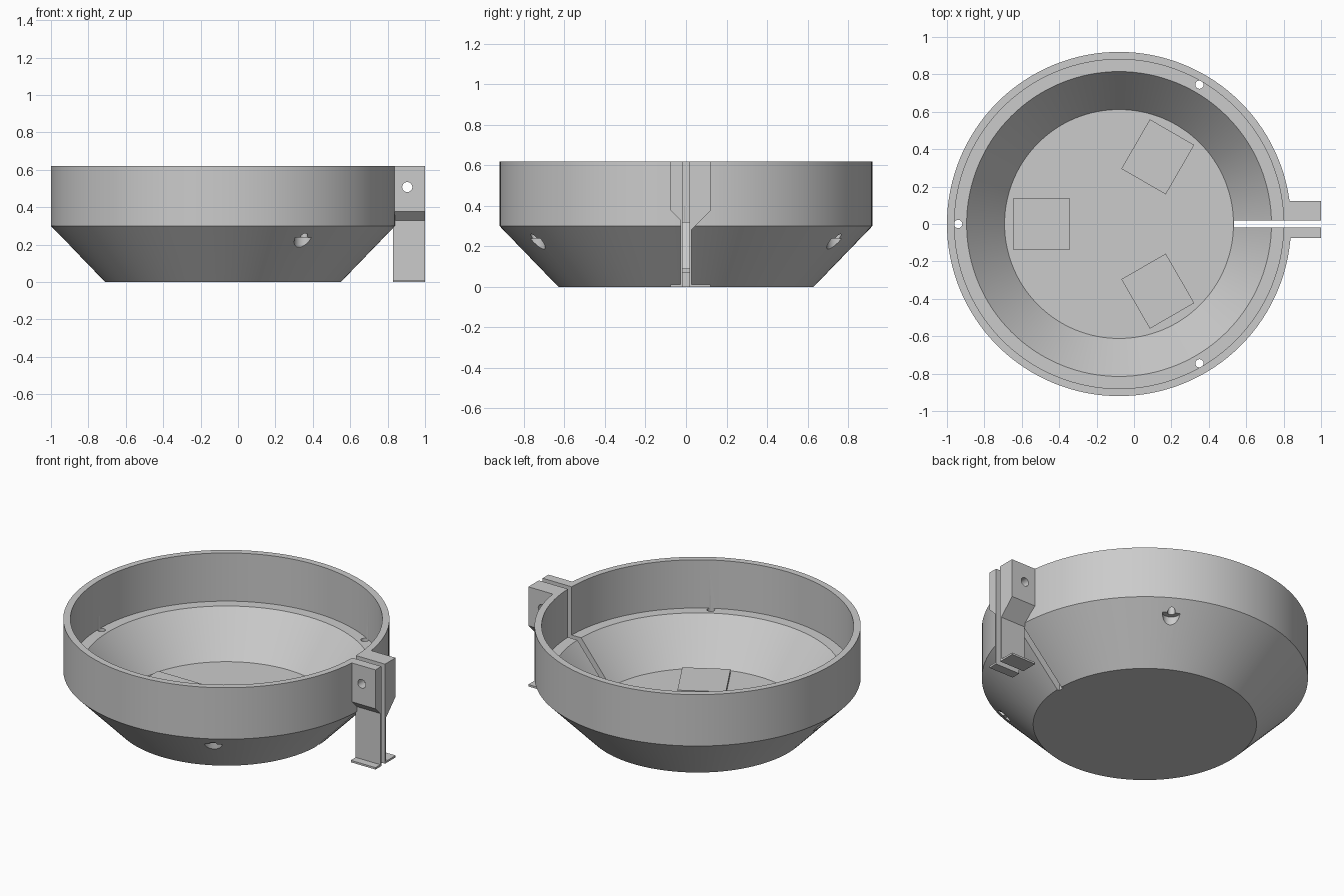
import bpy
import bmesh
from math import sin, cos, pi, radians
from mathutils import Matrix, Vector

CX = -0.08      # bowl axis
GAP = 0.018     # half width of the split
SEGMENTS = 128

cube = bpy.data.objects.get("Cube")
if cube:
    bpy.data.objects.remove(cube, do_unlink=True)

grey = bpy.data.materials.new("plain_grey")
grey.use_nodes = True
colour = (0.6, 0.6, 0.6, 1)
grey.diffuse_color = colour
grey.node_tree.nodes["Principled BSDF"].inputs["Base Color"].default_value = colour


def finish(name, bm):
    bmesh.ops.recalc_face_normals(bm, faces=bm.faces)
    mesh = bpy.data.meshes.new(name)
    bm.to_mesh(mesh)
    bm.free()
    mesh.materials.append(grey)
    obj = bpy.data.objects.new(name, mesh)
    bpy.context.collection.objects.link(obj)
    return obj


def box(name, low, high, turn=0):
    """Box between two corners, turned about the bowl axis."""
    low, high = Vector(low), Vector(high)
    bm = bmesh.new()
    bmesh.ops.create_cube(bm, size=1)
    bmesh.ops.scale(bm, vec=high - low, verts=bm.verts)
    bmesh.ops.translate(bm, vec=(low + high) / 2, verts=bm.verts)
    bmesh.ops.rotate(bm, cent=(CX, 0, 0), matrix=Matrix.Rotation(turn, 3, "Z"), verts=bm.verts)
    return finish(name, bm)


def rod(name, centre, radius, length, along_y=False):
    bm = bmesh.new()
    bmesh.ops.create_cone(bm, cap_ends=True, segments=32, radius1=radius, radius2=radius, depth=length)
    if along_y:
        bmesh.ops.rotate(bm, matrix=Matrix.Rotation(pi / 2, 3, "X"), verts=bm.verts)
    bmesh.ops.translate(bm, vec=centre, verts=bm.verts)
    return finish(name, bm)


def revolve(name, profile):
    """Closed surface of revolution; end points lie on the axis."""
    bm = bmesh.new()
    verts = [bm.verts.new((CX + r, 0, z)) for r, z in profile]
    edges = [bm.edges.new(pair) for pair in zip(verts, verts[1:])]
    bmesh.ops.spin(bm, geom=verts + edges, cent=(CX, 0, 0), axis=(0, 0, 1),
                   angle=2 * pi, steps=SEGMENTS)
    bmesh.ops.remove_doubles(bm, verts=bm.verts, dist=0.0001)
    return finish(name, bm)


def extrude_x(name, outline, x0, x1):
    bm = bmesh.new()
    face = bm.faces.new([bm.verts.new((x0, y, z)) for y, z in outline])
    grown = bmesh.ops.extrude_face_region(bm, geom=[face])["geom"]
    moved = [g for g in grown if isinstance(g, bmesh.types.BMVert)]
    bmesh.ops.translate(bm, vec=(x1 - x0, 0, 0), verts=moved)
    return finish(name, bm)


def select(obj):
    bpy.ops.object.select_all(action="DESELECT")
    obj.select_set(True)
    bpy.context.view_layer.objects.active = obj


def cut(obj, cutter):
    cutter.hide_render = True
    mod = obj.modifiers.new("cut", "BOOLEAN")
    mod.operation = "DIFFERENCE"
    mod.solver = "EXACT"
    mod.object = cutter
    select(obj)
    bpy.ops.object.modifier_apply(modifier=mod.name)
    bpy.data.objects.remove(cutter, do_unlink=True)


def smooth(obj):
    select(obj)
    bpy.ops.object.shade_smooth_by_angle(angle=radians(25))


# Bowl: flat base, conical skirt, upright wall with an inner ledge
bowl = revolve("bowl", [(0, 0), (0.63, 0), (0.92, 0.3), (0.92, 0.62), (0.88, 0.62),
                        (0.88, 0.32), (0.815, 0.32), (0.612, 0.068), (0, 0.068)])

# Split through the wall between the clamp tabs
cut(bowl, box("split_cutter", (0.535, -GAP, -0.1), (1.1, GAP, 0.8)))

# Three ledge screw holes, counterbored from below; three raised floor pads
for i, turn in enumerate((pi / 3, pi, -pi / 3)):
    x, y = CX + 0.86 * cos(turn), 0.86 * sin(turn)
    cut(bowl, rod("screw_cutter", (x, y, 0.25), 0.022, 0.3))
    cut(bowl, rod("counterbore_cutter", (x, y, 0.138), 0.05, 0.2))
    box(f"floor_pad_{i + 1}", (CX + 0.262, -0.137, 0.06), (CX + 0.567, 0.137, 0.092), turn)
smooth(bowl)

# Clamp tabs: thick chamfered block, thin fin and foot on each side of the split
for name, side, reach in (("front_clamp_tab", -1, 0.076), ("back_clamp_tab", 1, 0.122)):
    fin = 0.028
    outline = [(GAP, 0), (reach, 0), (reach, 0.012), (fin, 0.012),
               (fin, 0.378 - reach + fin), (reach, 0.378), (reach, 0.62), (GAP, 0.62)]
    tab = extrude_x(name, [(side * y, z) for y, z in outline], 0.83, 1.0)
    cut(tab, rod("bolt_cutter", (0.905, 0, 0.508), 0.027, 0.4, along_y=True))
    smooth(tab)
